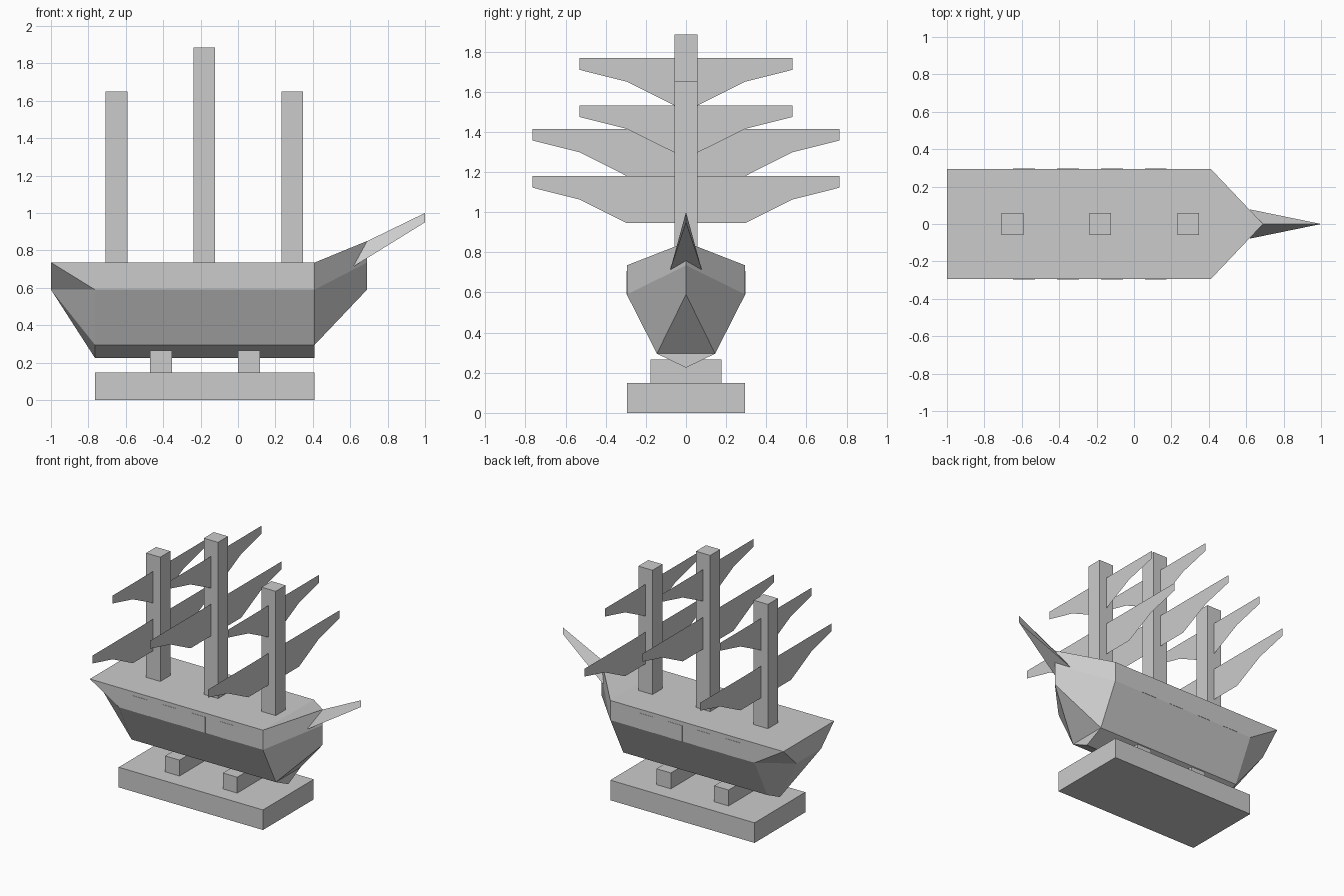
import bpy
import bmesh

cube = bpy.data.objects.get("Cube")
if cube:
    bpy.data.objects.remove(cube, do_unlink=True)

grey = bpy.data.materials.new("plain_grey")
grey.use_nodes = True
colour = (0.6, 0.6, 0.6, 1)
grey.diffuse_color = colour
grey.node_tree.nodes["Principled BSDF"].inputs["Base Color"].default_value = colour


def make(name, bm):
    """Turn a bmesh into a named, coloured object."""
    bmesh.ops.remove_doubles(bm, verts=bm.verts, dist=0.0005)
    bmesh.ops.recalc_face_normals(bm, faces=bm.faces)
    mesh = bpy.data.meshes.new(name)
    bm.to_mesh(mesh)
    bm.free()
    mesh.materials.append(grey)
    obj = bpy.data.objects.new(name, mesh)
    bpy.context.scene.collection.objects.link(obj)
    return obj


def box(name, x, y, z):
    """Box from (min, max) ranges."""
    bm = bmesh.new()
    bmesh.ops.create_cube(bm, size=1)
    for v in bm.verts:
        for i, (lo, hi) in enumerate((x, y, z)):
            v.co[i] = hi if v.co[i] > 0 else lo
    return make(name, bm)


def mirrored(name, points, faces):
    """Half shape on +y, repeated on -y and welded at the centre."""
    bm = bmesh.new()
    for side in (1, -1):
        verts = {k: bm.verts.new((x, y * side, z)) for k, (x, y, z) in points.items()}
        for face in faces:
            bm.faces.new([verts[k] for k in face.split()])
    return make(name, bm)


# Faceted hull
AFT, FORE, STEM, STERN = -0.765, 0.41, 0.69, -1.0
BEAM, CHINE = 0.295, 0.145
DECK, STRAKE, BILGE, KEEL = 0.735, 0.59, 0.295, 0.225
mirrored("hull", {
    "stern_top": (STERN, BEAM, DECK), "stern_top_mid": (STERN, 0, DECK),
    "stern_low": (STERN, CHINE, STRAKE), "stern_low_mid": (STERN, 0, STRAKE),
    "aft_side": (AFT, BEAM, STRAKE), "aft_chine": (AFT, CHINE, BILGE),
    "aft_keel": (AFT, 0, KEEL),
    "fore_top": (FORE, BEAM, DECK), "fore_top_mid": (FORE, 0, DECK),
    "fore_side": (FORE, BEAM, STRAKE), "fore_chine": (FORE, CHINE, BILGE),
    "fore_chine_mid": (FORE, 0, BILGE), "fore_keel": (FORE, 0, KEEL),
    "stem_top": (STEM, 0, 0.85), "stem_mid": (STEM, 0, DECK), "stem_low": (STEM, 0, STRAKE),
}, [
    "stern_top stern_top_mid fore_top_mid fore_top",
    "fore_top fore_top_mid stem_top",
    "stern_top fore_top fore_side aft_side",
    "aft_side fore_side fore_chine aft_chine",
    "aft_chine fore_chine fore_keel aft_keel",
    "stern_top_mid stern_top stern_low stern_low_mid",
    "stern_top aft_side stern_low",
    "aft_side aft_chine stern_low",
    "stern_low aft_chine aft_keel",
    "stern_low_mid stern_low aft_keel",
    "fore_top stem_top stem_mid fore_side",
    "fore_side stem_mid stem_low fore_chine",
    "fore_chine stem_low fore_chine_mid",
    "fore_chine fore_chine_mid fore_keel",
])

# Tapered bowsprit
mirrored("bowsprit", {
    "base": (0.62, 0.078, 0.715), "base_mid": (0.62, 0, 0.715), "base_top": (0.62, 0, 0.815),
    "tip_top": (1, 0, 1), "tip_low": (1, 0, 0.95),
}, [
    "base base_top tip_top tip_low",
    "base base_mid base_top",
    "base tip_low base_mid",
])

# Square windows along both sides
for i in range(4):
    x = -0.647 + i * 0.235
    for side, label in ((1, "left"), (-1, "right")):
        y = sorted((side * (BEAM - 0.002), side * (BEAM + 0.002)))
        box(f"{label}_window_{i + 1}", (x, x + 0.117), y, (STRAKE, 0.706))


def sail(name, x, profile):
    """Flat sail across the mast, from a half profile of (y, z)."""
    bm = bmesh.new()
    for side in (1, -1):
        bm.faces.new([bm.verts.new((x, side * y, z)) for y, z in profile])
    return make(name, bm)


# Masts with a wide lower sail and a narrow upper sail
R = 0.058
for label, x, top in (("aft", -0.65, 1.65), ("main", -0.18, 1.885), ("fore", 0.29, 1.65)):
    box(f"{label}_mast", (x - R, x + R), (-R, R), (DECK, top))
    t = top - 0.118
    sail(f"{label}_upper_sail", x,
         [(R, t), (0.53, t), (0.53, t - 0.058), (0.295, t - 0.117), (R, t - 0.235)])
    t = top - 0.47
    sail(f"{label}_lower_sail", x,
         [(R, t), (0.765, t), (0.765, t - 0.058), (0.53, t - 0.117),
          (0.295, t - 0.235), (R, t - 0.235)])

# Display stand
box("stand_base", (AFT, FORE), (-BEAM, BEAM), (0, 0.148))
for label, x in (("aft", -0.47), ("fore", 0.0)):
    box(f"{label}_stand_block", (x, x + 0.117), (-0.176, 0.176), (0.148, 0.265))
